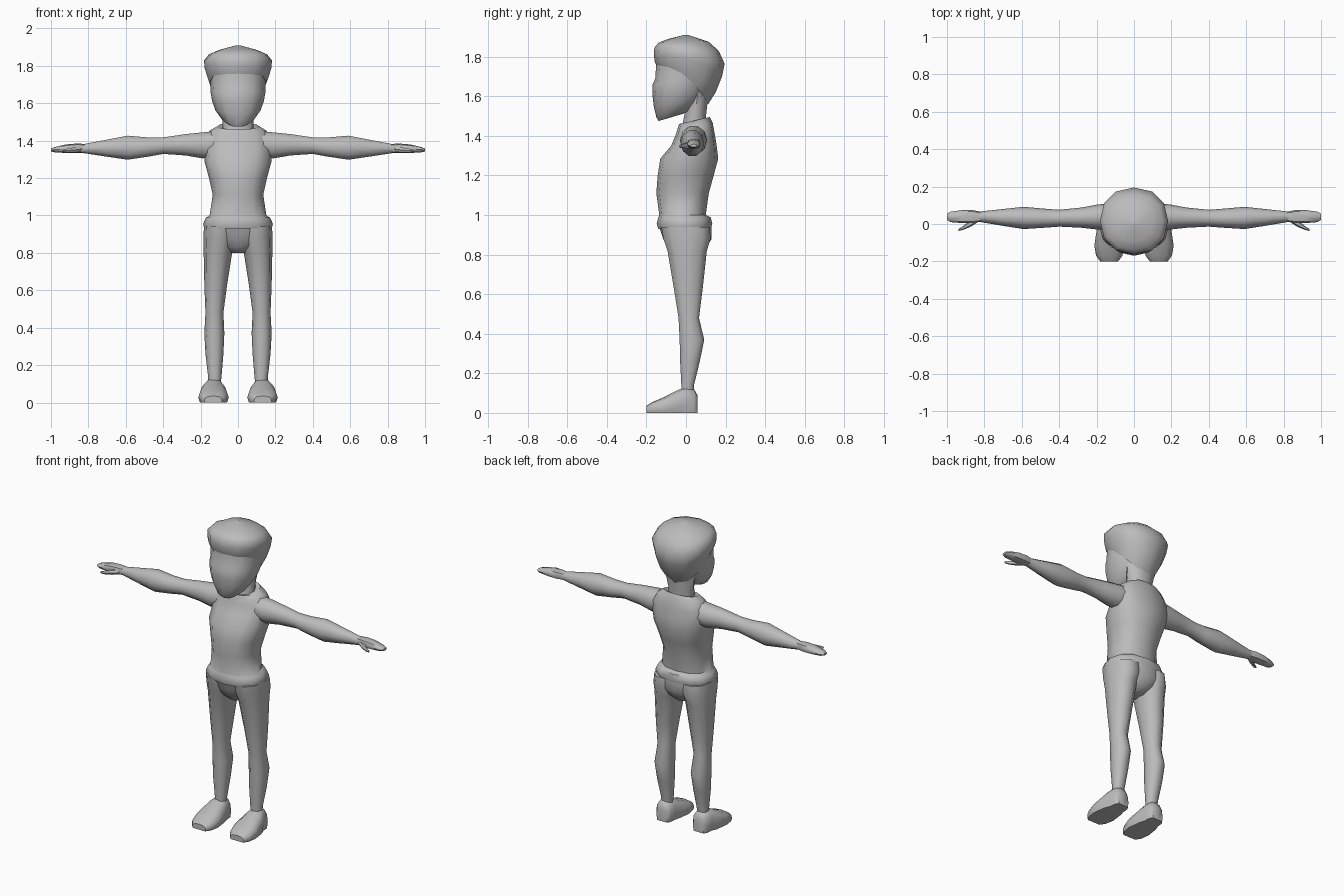
import bpy, bmesh, math

grey = bpy.data.materials.new("plain grey")
grey.diffuse_color = (0.5, 0.5, 0.5, 1)


def span(lo, hi, t):
    """Map t in -1..1 onto lo..hi."""
    return (lo + hi) / 2 + (hi - lo) / 2 * t


def loft(name, axis, rings, n=12, power=1.0, drop=1.0, mirror=False, floor=None, angle=50):
    """Skin rounded rings. Axis 'z' rings: x0, x1, y_front, y_back, z_front, z_back.
    Axis 'x' rings: x, y0, y1, z0, z1. Axis 'y' rings: y, x0, x1, z0, z1."""
    bm = bmesh.new()
    loops = []
    for r in rings:
        loop = []
        for i in range(n):
            a = 2 * math.pi * i / n
            u, v = [math.copysign(abs(f) ** power, f) if abs(f) > 1e-6 else 0
                    for f in (math.cos(a), math.sin(a))]
            if axis == 'z':
                t = ((v + 1) / 2) ** drop
                co = [span(r[0], r[1], u), span(r[2], r[3], v), r[4] + (r[5] - r[4]) * t]
            else:
                p, q = span(r[1], r[2], u), span(r[3], r[4], v)
                co = [r[0], p, q] if axis == 'x' else [p, r[0], q]
            if floor is not None:
                co[2] = max(co[2], floor)
            loop.append(bm.verts.new(co))
        loops.append(loop)
    for a, b in zip(loops, loops[1:]):
        for i in range(n):
            j = (i + 1) % n
            bm.faces.new((a[i], a[j], b[j], b[i]))
    bm.faces.new(loops[0][::-1])
    bm.faces.new(loops[-1])
    bmesh.ops.remove_doubles(bm, verts=bm.verts, dist=0.0005)
    bmesh.ops.recalc_face_normals(bm, faces=bm.faces)
    me = bpy.data.meshes.new(name)
    bm.to_mesh(me)
    bm.free()
    me.materials.append(grey)
    ob = bpy.data.objects.new(name, me)
    bpy.context.collection.objects.link(ob)
    if mirror:
        ob.modifiers.new("mirror", 'MIRROR').use_mirror_merge = False
    bpy.ops.object.select_all(action='DESELECT')
    ob.select_set(True)
    bpy.context.view_layer.objects.active = ob
    bpy.ops.object.shade_smooth_by_angle(angle=math.radians(angle))
    return ob


def level(w, yf, yb, zf, zb=None):
    """Ring centred on x = 0."""
    return (-w, w, yf, yb, zf, zf if zb is None else zb)


# Shirt with flared hem and a collar that dips at the front
loft("shirt", 'z', [
    level(0.150, -0.12, 0.10, 0.935),
    level(0.180, -0.14, 0.125, 0.93),
    level(0.187, -0.148, 0.133, 0.955),
    level(0.172, -0.14, 0.125, 0.988),
    level(0.152, -0.135, 0.10, 1.00),
    level(0.135, -0.150, 0.115, 1.11),
    level(0.155, -0.143, 0.14, 1.20),
    level(0.178, -0.13, 0.163, 1.285),
    level(0.182, -0.075, 0.155, 1.35),
    level(0.178, -0.05, 0.145, 1.41),
    level(0.150, -0.04, 0.135, 1.445, 1.465),
    level(0.110, -0.035, 0.12, 1.46, 1.495),
    level(0.085, -0.025, 0.105, 1.455, 1.485),
], power=0.85)

# Neck
loft("neck", 'z', [
    level(0.085, -0.025, 0.105, 1.44),
    level(0.082, -0.01, 0.105, 1.51),
    level(0.10, 0.0, 0.115, 1.60),
    level(0.10, 0.0, 0.12, 1.68),
], n=10)

# Head tapering to a forward chin
loft("head", 'z', [
    level(0.055, -0.138, -0.02, 1.475, 1.51),
    level(0.085, -0.150, 0.03, 1.495, 1.53),
    level(0.120, -0.163, 0.07, 1.55, 1.57),
    level(0.138, -0.170, 0.10, 1.61),
    level(0.147, -0.169, 0.12, 1.66),
    level(0.148, -0.155, 0.13, 1.69),
    level(0.148, -0.150, 0.13, 1.78),
], power=0.9, angle=35)

# Hair with a rim that sweeps down to the nape
loft("hair", 'z', [
    level(0.130, -0.12, 0.095, 1.77, 1.59),
    level(0.150, -0.150, 0.112, 1.755, 1.56),
    level(0.165, -0.158, 0.150, 1.775, 1.62),
    level(0.178, -0.163, 0.182, 1.81, 1.70),
    level(0.182, -0.160, 0.195, 1.845, 1.765),
    level(0.155, -0.140, 0.165, 1.87, 1.83),
    level(0.100, -0.095, 0.115, 1.888, 1.875),
    level(0.010, -0.01, 0.01, 1.91),
], n=12, drop=2.3, power=0.9)

# Hips joining the legs
loft("hips", 'z', [
    level(0.04, -0.06, 0.07, 0.80),
    level(0.09, -0.09, 0.10, 0.83),
    level(0.165, -0.115, 0.130, 0.88),
    level(0.178, -0.135, 0.128, 0.94),
], power=0.85)

# Legs
loft("leg", 'z', [
    (0.092, 0.158, -0.025, 0.038, 0.10, 0.10),
    (0.088, 0.160, -0.025, 0.042, 0.14, 0.14),
    (0.078, 0.174, -0.032, 0.072, 0.26, 0.26),
    (0.073, 0.180, -0.035, 0.095, 0.37, 0.37),
    (0.078, 0.174, -0.040, 0.068, 0.48, 0.48),
    (0.058, 0.180, -0.065, 0.088, 0.63, 0.63),
    (0.028, 0.184, -0.098, 0.110, 0.82, 0.82),
    (0.010, 0.185, -0.120, 0.130, 0.88, 0.88),
    (0.010, 0.182, -0.130, 0.125, 0.94, 0.94),
], n=10, power=0.9, mirror=True)

# Shoes, flattened on the ground
loft("shoe", 'y', [
    (-0.200, 0.085, 0.180, -0.015, 0.035),
    (-0.170, 0.062, 0.203, -0.02, 0.055),
    (-0.115, 0.050, 0.212, -0.025, 0.078),
    (-0.035, 0.062, 0.200, -0.04, 0.118),
    (0.000, 0.073, 0.184, -0.04, 0.130),
    (0.040, 0.076, 0.180, -0.04, 0.122),
    (0.058, 0.090, 0.165, -0.03, 0.090),
], power=0.8, mirror=True, floor=0.0)

# Sleeved arms
loft("arm", 'x', [
    (0.10, -0.03, 0.11, 1.31, 1.455),
    (0.19, -0.03, 0.105, 1.302, 1.448),
    (0.28, -0.020, 0.088, 1.318, 1.438),
    (0.40, -0.014, 0.076, 1.327, 1.420),
    (0.48, -0.020, 0.082, 1.312, 1.420),
    (0.59, -0.027, 0.092, 1.295, 1.430),
    (0.70, -0.010, 0.080, 1.312, 1.408),
    (0.83, 0.012, 0.066, 1.333, 1.382),
], n=10, mirror=True)

# Hands
loft("hand", 'x', [
    (0.81, 0.014, 0.064, 1.335, 1.382),
    (0.86, 0.005, 0.074, 1.333, 1.385),
    (0.92, 0.005, 0.074, 1.334, 1.380),
    (0.98, 0.010, 0.066, 1.338, 1.366),
    (1.00, 0.022, 0.055, 1.343, 1.358),
], n=8, power=0.8, mirror=True)

# Thumbs
loft("thumb", 'x', [
    (0.835, 0.010, 0.045, 1.338, 1.372),
    (0.875, -0.016, 0.020, 1.335, 1.366),
    (0.915, -0.032, -0.012, 1.336, 1.358),
    (0.937, -0.037, -0.026, 1.341, 1.352),
], n=6, mirror=True)
